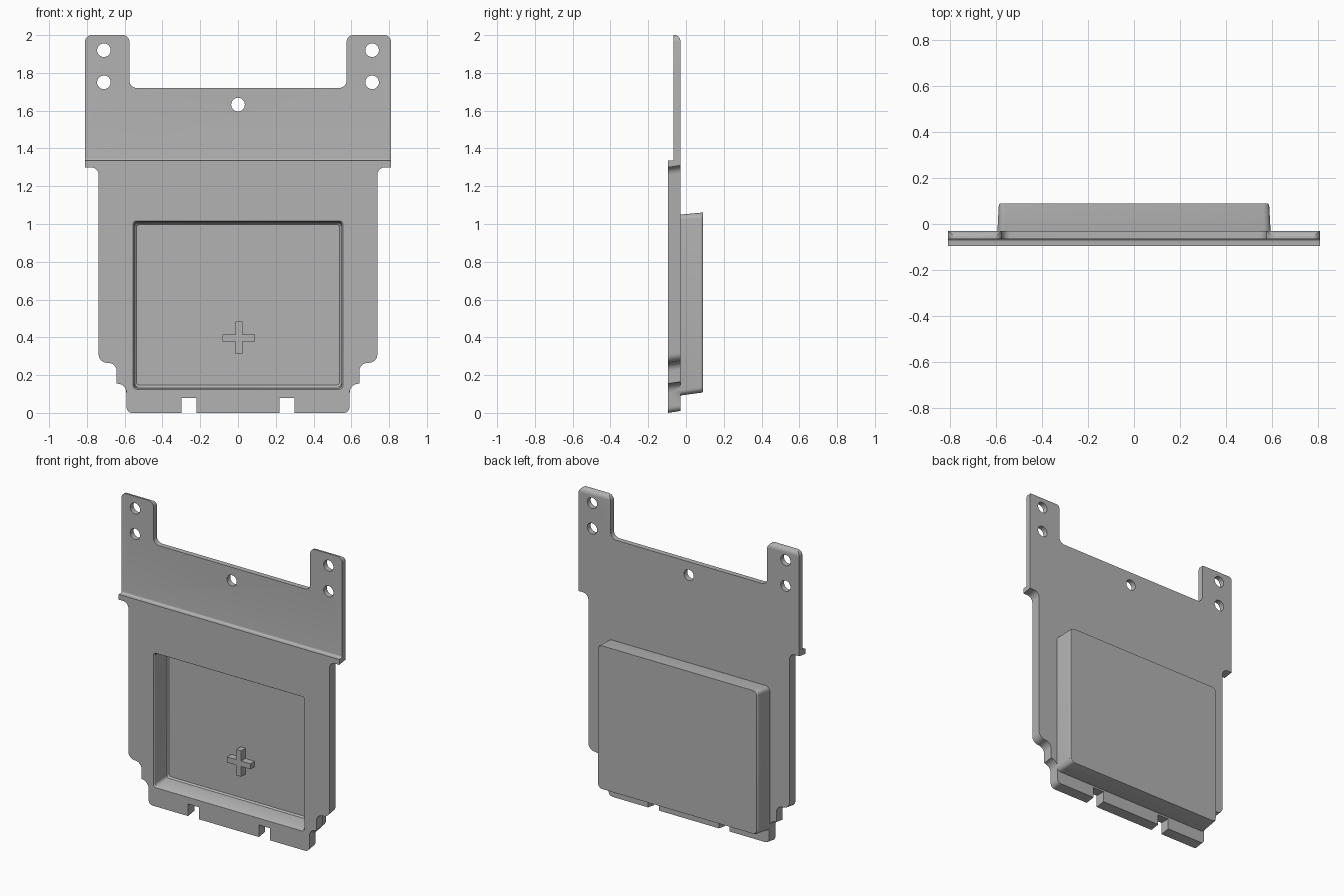
import bpy
import bmesh
import math
from mathutils import Vector

if "Cube" in bpy.data.objects:
    bpy.data.objects.remove(bpy.data.objects["Cube"])

grey = bpy.data.materials.new("plain grey")
grey.use_nodes = True
colour = (0.45, 0.45, 0.45, 1)
grey.diffuse_color = colour
grey.node_tree.nodes["Principled BSDF"].inputs["Base Color"].default_value = colour

FRONT, STEP, BACK, HOUSING = -0.095, -0.065, -0.03, 0.09


def fillet(corners, steps=6):
    """Round each (a, b, radius) corner of a closed outline."""
    out = []
    for i, (a, b, r) in enumerate(corners):
        p = Vector((a, b))
        if r == 0:
            out.append(p)
            continue
        u = (Vector(corners[i - 1][:2]) - p).normalized()
        v = (Vector(corners[(i + 1) % len(corners)][:2]) - p).normalized()
        half = u.angle(v) / 2
        centre = p + (u + v).normalized() * r / math.sin(half)
        start = p + u * r / math.tan(half) - centre
        end = p + v * r / math.tan(half) - centre
        sweep = start.angle_signed(end)
        for k in range(steps + 1):
            t = -sweep * k / steps
            c, s = math.cos(t), math.sin(t)
            out.append(centre + Vector((start.x * c - start.y * s,
                                        start.x * s + start.y * c)))
    return out


def loft(name, rings):
    """Closed solid through matching rings of 3D points."""
    bm = bmesh.new()
    rows = [[bm.verts.new(p) for p in ring] for ring in rings]
    n = len(rows[0])
    for lower, upper in zip(rows, rows[1:]):
        for i in range(n):
            j = (i + 1) % n
            bm.faces.new((lower[i], lower[j], upper[j], upper[i]))
    bm.faces.new(rows[0])
    bm.faces.new(rows[-1])
    bmesh.ops.recalc_face_normals(bm, faces=bm.faces)
    mesh = bpy.data.meshes.new(name)
    bm.to_mesh(mesh)
    bm.free()
    obj = bpy.data.objects.new(name, mesh)
    bpy.context.collection.objects.link(obj)
    mesh.materials.append(grey)
    return obj


def slab(name, outline, y0, y1, rise=0):
    """Extrude an x-z outline along y; rise tilts the lower edges."""
    back = [(p.x, y1, p.y + (rise if p.y < 1.5 else 0)) for p in outline]
    return loft(name, [[(p.x, y0, p.y) for p in outline], back])


def rectangle(x, z0, z1, r):
    return fillet([(-x, z0, r), (x, z0, r), (x, z1, r), (-x, z1, r)])


def combine(target, tool, operation):
    mod = target.modifiers.new(operation, "BOOLEAN")
    mod.operation, mod.solver, mod.object = operation, "EXACT", tool
    bpy.context.view_layer.objects.active = target
    bpy.ops.object.modifier_apply(modifier=mod.name)
    bpy.data.objects.remove(tool)


# Plate outline, mirrored from its right half
half = [(0.59, 0, 0.03), (0.59, 0.155, 0.05), (0.642, 0.155, 0),
        (0.642, 0.265, 0.045), (0.738, 0.265, 0.045), (0.738, 1.30, 0.04),
        (0.81, 1.30, 0), (0.81, 2.0, 0.035), (0.575, 2.0, 0.035),
        (0.575, 1.72, 0.04)]
outline = fillet(half + [(-x, z, r) for x, z, r in reversed(half)])
plate = slab("mounting_plate", outline, FRONT, BACK, rise=0.01)

# Side section: thick lower part, thin upper part, rounded top back edge
side = fillet([(FRONT, -0.1, 0), (BACK, -0.1, 0), (BACK, 2.0, 0.03),
               (STEP, 2.0, 0), (STEP, 1.335, 0.012), (FRONT, 1.335, 0)])
section = loft("side_section", [[(x, p.x, p.y) for p in side] for x in (-1, 1)])
combine(plate, section, "INTERSECT")

# Screw holes
for x, z in [(0, 1.632), (0.71, 1.92), (-0.71, 1.92), (0.71, 1.75), (-0.71, 1.75)]:
    ring = [Vector((x + 0.036 * math.cos(a), z + 0.036 * math.sin(a)))
            for a in (math.tau * k / 32 for k in range(32))]
    combine(plate, slab("hole", ring, -0.2, 0.1), "DIFFERENCE")

# Slots in the bottom edge
for x in (-0.26, 0.26):
    slot = fillet([(x - 0.04, -0.1, 0), (x + 0.04, -0.1, 0),
                   (x + 0.04, 0.08, 0), (x - 0.04, 0.08, 0)])
    combine(plate, slab("slot", slot, -0.2, 0.03), "DIFFERENCE")

# Drafted housing on the back
levels = [(-0.05, 0.594, 0.09, 1.05), (BACK, 0.594, 0.092, 1.05),
          (HOUSING - 0.008, 0.588, 0.107, 1.06), (HOUSING, 0.582, 0.11, 1.06)]
housing = loft("housing", [[(p.x, y, p.y) for p in rectangle(x, z0, z1, 0.03)]
                           for y, x, z0, z1 in levels])
combine(plate, housing, "UNION")

# Recess in the front with an eased lip and floor
levels = [(-0.15, 0.555, 0.125, 1.017), (FRONT, 0.555, 0.125, 1.017),
          (-0.085, 0.549, 0.131, 1.011), (0.035, 0.547, 0.138, 1.006),
          (0.045, 0.538, 0.147, 0.997)]
recess = loft("recess", [[(p.x, y, p.y) for p in rectangle(x, z0, z1, 0.018)]
                         for y, x, z0, z1 in levels])
combine(plate, recess, "DIFFERENCE")

# Raised cross on the recess floor
a, b = 0.018, 0.086
arms = [(-a, -b), (a, -b), (a, -a), (b, -a), (b, a), (a, a),
        (a, b), (-a, b), (-a, a), (-b, a), (-b, -a), (-a, -a)]
cross = [Vector((0.005 + x, 0.397 + z)) for x, z in arms]
slab("raised_cross", cross, 0.0, 0.05)

# Smooth fillets, sharp edges
bpy.ops.object.select_all(action="DESELECT")
plate.select_set(True)
bpy.context.view_layer.objects.active = plate
bpy.ops.object.shade_smooth_by_angle(angle=math.radians(30))
